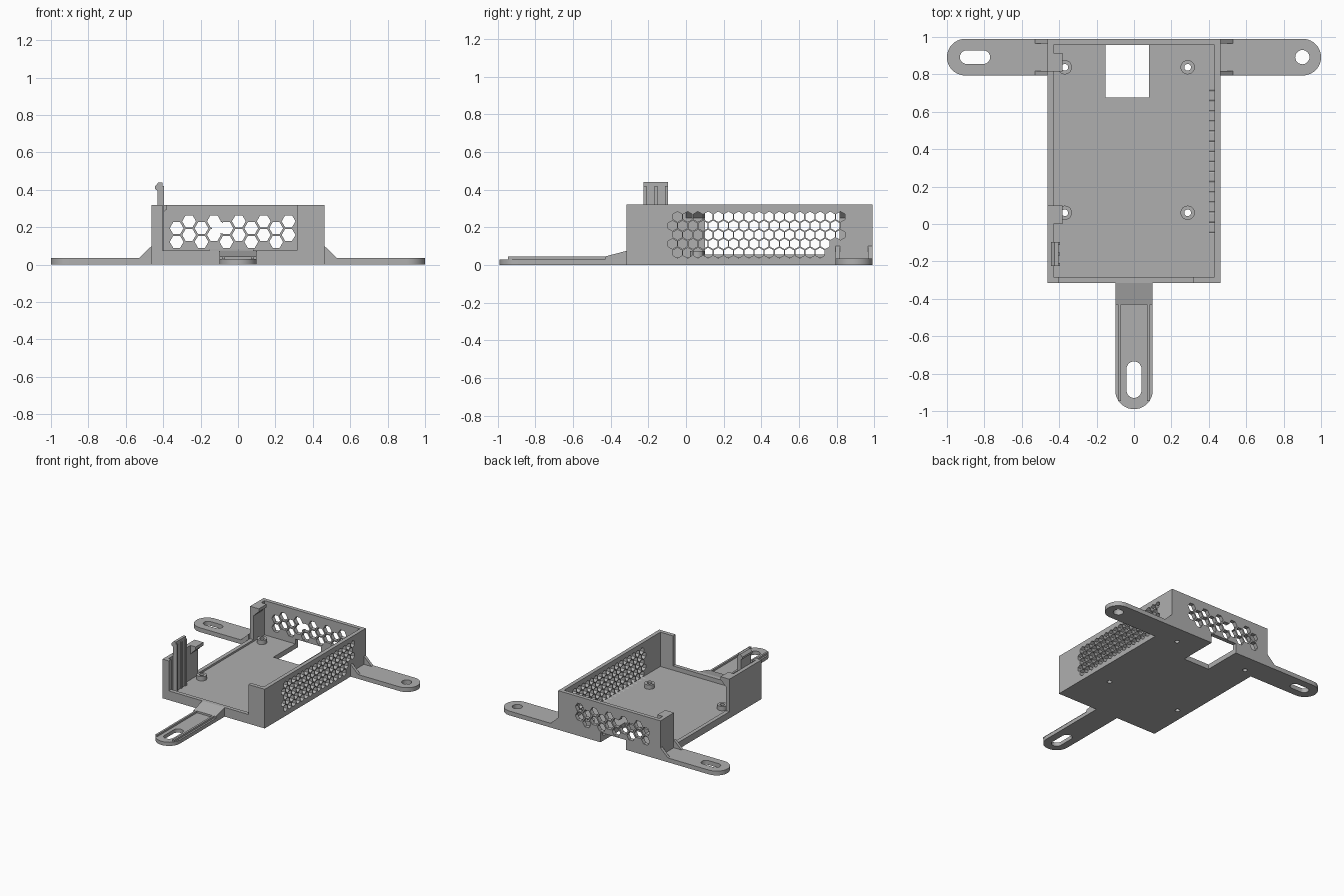
import bpy, bmesh, math
from mathutils import Vector

cube = bpy.data.objects.get("Cube")
if cube:
    bpy.data.objects.remove(cube, do_unlink=True)

grey = bpy.data.materials.new("plain grey")
grey.use_nodes = True
grey.diffuse_color = (0.43, 0.43, 0.43, 1)
grey.node_tree.nodes["Principled BSDF"].inputs["Base Color"].default_value = grey.diffuse_color

AXES = {
    "x": lambda a, b, d: Vector((d, a, b)),
    "y": lambda a, b, d: Vector((a, d, b)),
    "z": lambda a, b, d: Vector((a, b, d)),
}


def prism(name, loops, axis, lo, hi):
    """Extrude closed 2D outlines along an axis."""
    bm = bmesh.new()
    place = AXES[axis]
    for loop in loops:
        low = [bm.verts.new(place(a, b, lo)) for a, b in loop]
        high = [bm.verts.new(place(a, b, hi)) for a, b in loop]
        bm.faces.new(low)
        bm.faces.new(high[::-1])
        n = len(loop)
        for i in range(n):
            j = (i + 1) % n
            bm.faces.new((low[i], high[i], high[j], low[j]))
    bmesh.ops.recalc_face_normals(bm, faces=bm.faces)
    mesh = bpy.data.meshes.new(name)
    bm.to_mesh(mesh)
    bm.free()
    mesh.materials.append(grey)
    ob = bpy.data.objects.new(name, mesh)
    bpy.context.scene.collection.objects.link(ob)
    return ob


def rect(a0, a1, b0, b1):
    return [(a0, b0), (a1, b0), (a1, b1), (a0, b1)]


def box(name, x0, x1, y0, y1, z0, z1):
    return prism(name, [rect(x0, x1, y0, y1)], "z", z0, z1)


def ngon(a, b, r, n, turn=0):
    return [(a + r * math.cos(turn + math.tau * i / n),
             b + r * math.sin(turn + math.tau * i / n)) for i in range(n)]


def stadium(p, q, r, n=16):
    """Rounded slot outline between two centres."""
    start = math.atan2(q[1] - p[1], q[0] - p[0]) - math.pi / 2
    pts = []
    for c, s in ((q, start), (p, start + math.pi)):
        pts += [(c[0] + r * math.cos(s + math.pi * i / n),
                 c[1] + r * math.sin(s + math.pi * i / n)) for i in range(n + 1)]
    return pts


def cut(ob, cutter):
    """Subtract the cutter and discard it."""
    mod = ob.modifiers.new("cut", "BOOLEAN")
    mod.operation = "DIFFERENCE"
    mod.solver = "EXACT"
    mod.object = cutter
    bpy.context.view_layer.update()
    graph = bpy.context.evaluated_depsgraph_get()
    mesh = bpy.data.meshes.new_from_object(ob.evaluated_get(graph))
    ob.modifiers.clear()
    ob.data = mesh
    bpy.data.objects.remove(cutter, do_unlink=True)


W, BACK, FRONT, TOP = 0.462, 0.99, -0.315, 0.32
T, FLOOR = 0.032, 0.04

# Tray with open front and open right side
tray = box("tray", -W, W, FRONT, BACK, 0, TOP)
cut(tray, box("cavity", -W + T, W - T, FRONT + T, BACK - T, FLOOR, 1))
cut(tray, box("front_opening", -0.405, 0.315, -1, FRONT + T + 0.02, 0.075, 1))
cut(tray, box("side_opening", -1, -W + T + 0.02, 0.1, 0.815, 0.055, 1))
cut(tray, box("floor_window", -0.153, 0.08, 0.675, BACK - T, -1, 0.1))
cut(tray, box("back_notch", -0.153, 0.08, 0.9, 2, -1, 0.08))

# Honeycomb vents in the left wall
holes = []
for row in range(5):
    z = 0.256 - 0.048 * row
    for i in range(17):
        y = -0.045 + 0.0541 * i - (0.027 if row % 2 else 0)
        if not (y > 0.76 and z < 0.13):
            holes.append(ngon(y, z, 0.0275, 6, math.pi / 6))
cut(tray, prism("left_vents", holes, "x", 0.4, 0.6))

# Larger honeycomb in the back wall, with one merged opening
holes = []
for col in range(10):
    x = -0.328 + 0.0665 * col
    for z in ((0.195, 0.122) if col % 2 == 0 else (0.232, 0.159)):
        holes.append(ngon(x, z, 0.037, 6))
cut(tray, prism("back_vents", holes, "y", 0.9, 1.1))
cut(tray, prism("merged_vent", [ngon(-0.105, 0.197, 0.036, 6)], "y", 0.9, 1.1))

# Mounting bosses with through holes
posts = [(x, y) for x in (-0.37, 0.287) for y in (0.06, 0.838)]
cut(tray, prism("screw_holes", [ngon(x, y, 0.018, 20) for x, y in posts], "z", -1, 0.2))
for x, y in posts:
    boss = prism("mounting_boss", [ngon(x, y, 0.038, 28)], "z", FLOOR, 0.075)
    cut(boss, prism("boss_hole", [ngon(x, y, 0.018, 20)], "z", -1, 1))

# Side arms: outline is a bar with a rounded tip
AY, AR = 0.892, 0.098


def arm_outline(side):
    bar = stadium((0, AY), (0.902, AY), AR, 20)[:21]
    return [(side * a, b) for a, b in [(W, AY - AR)] + bar + [(W, AY + AR)]]


left_arm = prism("left_arm", [arm_outline(1)], "z", 0, 0.035)
cut(left_arm, prism("left_hole", [ngon(0.9, AY, 0.038, 28)], "z", -1, 1))
right_arm = prism("right_arm", [arm_outline(-1)], "z", 0, 0.035)
cut(right_arm, prism("right_slot", [stadium((-0.895, AY), (-0.805, AY), 0.036)], "z", -1, 1))

# Triangular gussets at the arm roots
for side in (-1, 1):
    for y in (AY - AR, AY + AR - 0.024):
        prism("gusset", [[(side * W, 0.03), (side * 0.535, 0.03), (side * W, 0.1)]],
              "y", y, y + 0.024)

# Front arm with a sloped root, edge ribs and a slot
tip = stadium((0, FRONT), (0, -0.89), 0.1, 20)[:21]
front_arm = prism("front_arm", [[(-0.1, FRONT)] + tip + [(0.1, FRONT)]], "z", 0, 0.03)
cut(front_arm, prism("front_slot", [stadium((0, -0.89), (0, -0.775), 0.04)], "z", -1, 1))
prism("front_arm_root", [[(FRONT, 0.03), (FRONT, 0.075), (-0.43, 0.045), (-0.43, 0.03)]],
      "x", -0.1, 0.1)
for side in (-1, 1):
    prism("front_arm_rib", [rect(side * 0.07, side * 0.086, -0.945, -0.42)], "z", 0.03, 0.045)

# Retaining tabs at the ends of the side opening
for y0, y1 in ((0, 0.1), (0.815, 0.915)):
    prism("retaining_tab", [[(-W + T, 0.25), (-0.4, 0.28), (-0.382, 0.295),
                             (-0.382, TOP), (-W + T, TOP)]], "y", y0, y1)

# Upright snap clip with a hooked head
prism("snap_clip", [[(-0.43, FLOOR), (-0.403, FLOOR), (-0.403, 0.44), (-0.425, 0.44),
                     (-0.443, 0.42), (-0.443, 0.405), (-0.43, 0.395)]], "y", -0.225, -0.095)
for y in (-0.225, -0.168, -0.111):
    box("clip_rib", -0.403, -0.395, y, y + 0.016, FLOOR, 0.42)

# Crisp edges with smooth rounded ends
for ob in bpy.context.scene.objects:
    ob.select_set(ob.type == "MESH")
bpy.context.view_layer.objects.active = tray
bpy.ops.object.shade_smooth_by_angle(angle=math.radians(25))
